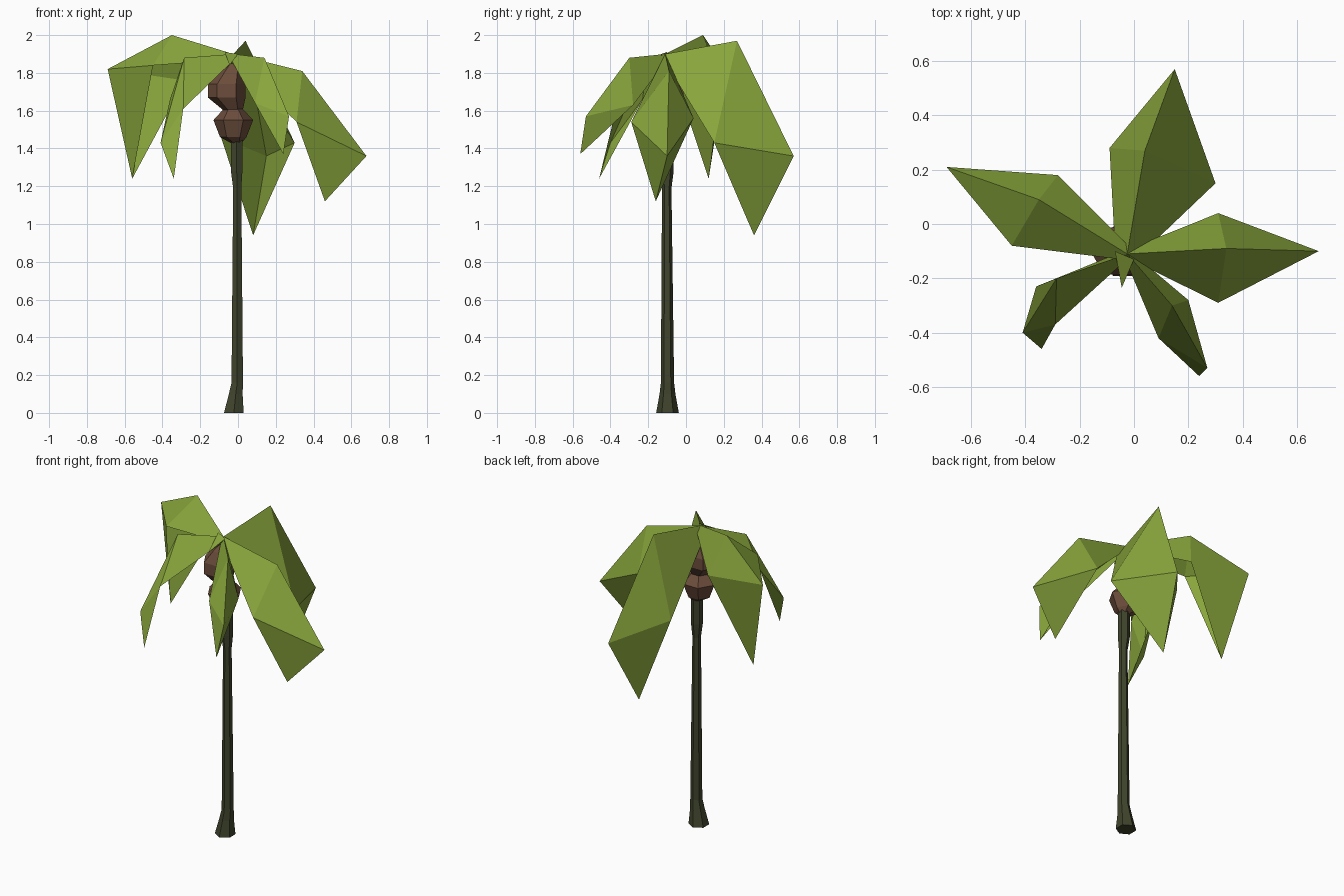
import bpy, math
from mathutils import Vector

if "Cube" in bpy.data.objects:
    bpy.data.objects.remove(bpy.data.objects["Cube"])


def material(name, rgb):
    m = bpy.data.materials.new(name)
    m.diffuse_color = (*rgb, 1)
    m.use_nodes = True
    m.node_tree.nodes["Principled BSDF"].inputs["Base Color"].default_value = m.diffuse_color
    return m


LEAF = material("leaf green", (0.25, 0.38, 0.045))
BARK = material("dark bark", (0.05, 0.058, 0.025))
HUSK = material("brown husk", (0.15, 0.075, 0.045))


def add_mesh(name, verts, faces, mat):
    me = bpy.data.meshes.new(name)
    me.from_pydata(verts, [], faces)
    me.materials.append(mat)
    me.update()
    ob = bpy.data.objects.new(name, me)
    bpy.context.collection.objects.link(ob)
    return ob


def ringed(name, rings, sides, mat, turn=0.0):
    """Stack of polygon rings (x, y, z, radius), capped at both ends."""
    verts, faces = [], []
    for x, y, z, r in rings:
        for i in range(sides):
            a = turn + math.tau * i / sides
            verts.append((x + r * math.cos(a), y + r * math.sin(a), z))
    for k in range(len(rings) - 1):
        for i in range(sides):
            j = (i + 1) % sides
            a, b = k * sides, (k + 1) * sides
            faces.append((a + i, a + j, b + j, b + i))
    faces.append(tuple(reversed(range(sides))))
    top = (len(rings) - 1) * sides
    faces.append(tuple(range(top, top + sides)))
    return add_mesh(name, verts, faces, mat)


def frond(name, mid, left, right, bend, tip, width):
    """Folded leaf: raised midrib, two drooping edges, tip curling under."""
    root = Vector((-0.025, -0.11, 1.90))
    d = Vector((mid[0] - root.x, mid[1] - root.y, 0)).normalized()
    side = Vector((-d.y, d.x, 0)) * width - Vector((0, 0, 0.03))
    other = Vector((d.y, -d.x, 0)) * width - Vector((0, 0, 0.03))
    verts = [root, root + side, root + other, mid, left, right, bend, tip]
    faces = [(0, 3, 4, 1), (0, 2, 5, 3), (3, 6, 4), (3, 5, 6),
             (4, 6, 7), (5, 7, 6)]
    return add_mesh(name, verts, faces, LEAF)


# Trunk with flared foot
ringed("trunk", [(-0.022, -0.098, 0, 0.060), (-0.012, -0.098, 0.10, 0.042),
                 (-0.004, -0.098, 0.16, 0.035), (-0.004, -0.102, 1.19, 0.025),
                 (-0.007, -0.10, 1.28, 0.035), (-0.007, -0.10, 1.46, 0.035)],
       6, BARK, math.pi / 6)

# Two bulging husks below the crown
ringed("lower_husk", [(-0.01, -0.10, 1.43, 0.03), (-0.025, -0.10, 1.46, 0.07),
                      (-0.025, -0.10, 1.55, 0.105), (-0.025, -0.10, 1.61, 0.05)],
       6, HUSK)
ringed("upper_husk", [(-0.025, -0.10, 1.60, 0.05), (-0.06, -0.10, 1.67, 0.10),
                      (-0.06, -0.10, 1.74, 0.10), (-0.035, -0.10, 1.81, 0.065),
                      (-0.025, -0.10, 1.85, 0.03)], 6, HUSK)

# Crown of five drooping fronds
frond("right_frond", (0.34, -0.09, 1.81), (0.31, 0.04, 1.56),
      (0.31, -0.29, 1.54), (0.68, -0.10, 1.36), (0.46, -0.16, 1.12), 0.015)
frond("back_frond", (0.04, 0.27, 1.97), (-0.09, 0.28, 1.46),
      (0.30, 0.15, 1.43), (0.15, 0.57, 1.36), (0.08, 0.36, 0.94), 0.045)
frond("left_frond", (-0.35, 0.09, 2.0), (-0.45, -0.08, 1.84),
      (-0.28, 0.18, 1.76), (-0.69, 0.21, 1.82), (-0.56, 0.12, 1.24), 0.025)
frond("front_left_frond", (-0.285, -0.20, 1.88), (-0.29, -0.37, 1.61),
      (-0.36, -0.23, 1.66), (-0.41, -0.40, 1.43), (-0.34, -0.46, 1.24), 0.015)
frond("front_right_frond", (0.14, -0.30, 1.88), (0.20, -0.28, 1.63),
      (0.09, -0.42, 1.64), (0.27, -0.53, 1.57), (0.24, -0.56, 1.37), 0.015)

# Small sprout in the middle of the crown
add_mesh("sprout", [(-0.07, -0.10, 1.91), (0.0, -0.13, 1.90),
                    (-0.045, -0.235, 1.84), (-0.03, -0.12, 1.86)],
         [(0, 2, 1), (0, 3, 2), (1, 2, 3), (0, 1, 3)], LEAF)
